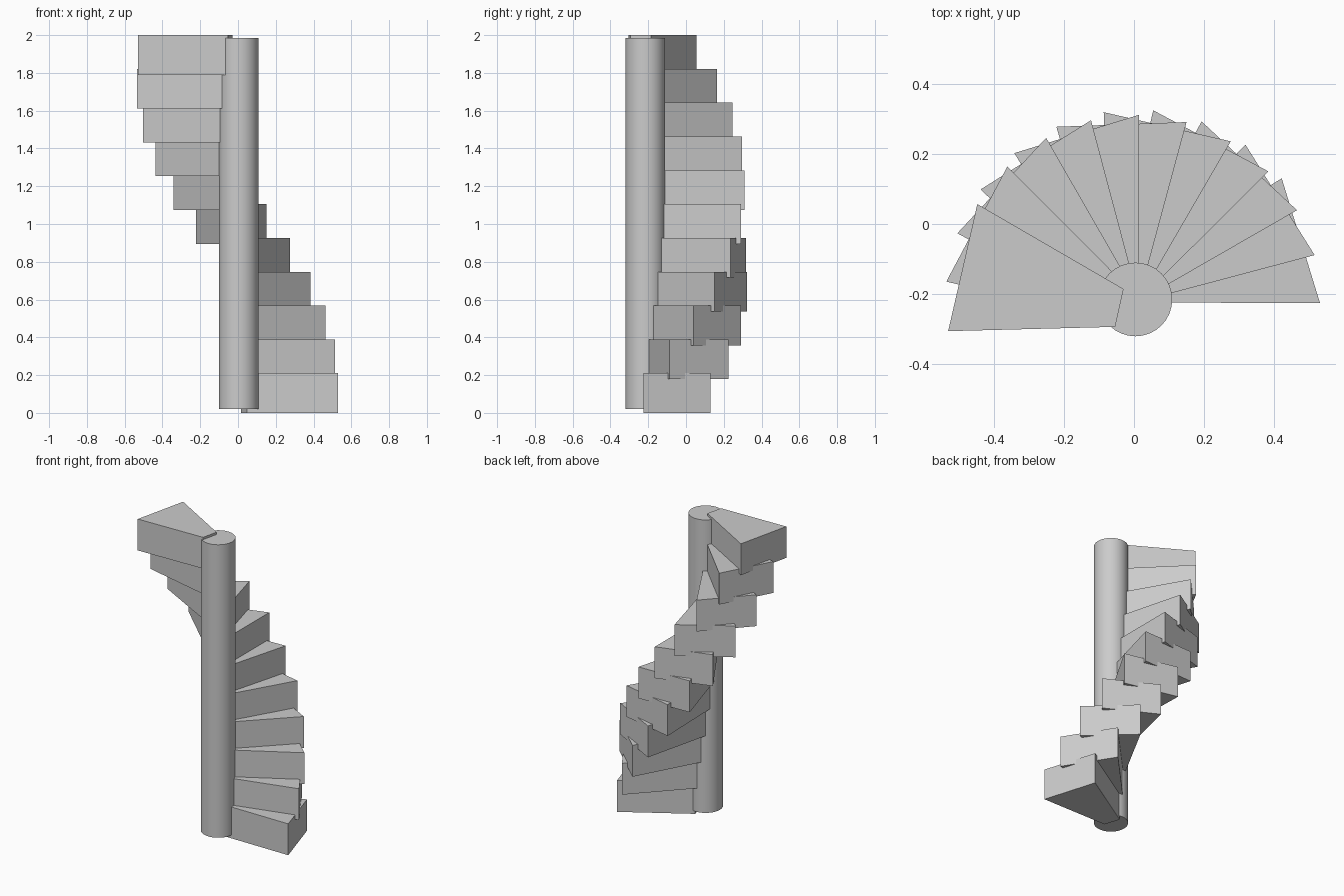
import bpy
import bmesh
import math
from mathutils import Matrix, Vector

cube = bpy.data.objects.get("Cube")
if cube:
    bpy.data.objects.remove(cube, do_unlink=True)

STEPS = 11
TURN = math.radians(15)
STEP_HEIGHT = 0.21
RISE = (2 - STEP_HEIGHT) / (STEPS - 1)
AXIS = Vector((0.004, -0.215, 0))

# Single stone colour
stone = bpy.data.materials.new("light_grey")
grey = (0.6, 0.6, 0.6, 1)
stone.diffuse_color = grey
stone.use_nodes = True
stone.node_tree.nodes["Principled BSDF"].inputs["Base Color"].default_value = grey

# Central column
bpy.ops.mesh.primitive_cylinder_add(vertices=32, radius=0.105, depth=1.963,
                                    location=AXIS + Vector((0, 0, 1.003)))
column = bpy.context.object
column.name = "central_column"
column.data.materials.append(stone)
bpy.ops.object.shade_smooth_by_angle(angle=math.radians(30))

# Wedge-shaped step, drawn relative to the column axis
bm = bmesh.new()
outline = [(0.044, -0.009), (0.526, -0.01), (0.417, 0.345), (0.011, 0.0965)]
base = bm.faces.new([bm.verts.new((x, y, 0)) for x, y in outline])
top = bmesh.ops.extrude_face_region(bm, geom=[base])["geom"]
bmesh.ops.translate(bm, vec=(0, 0, STEP_HEIGHT),
                    verts=[v for v in top if isinstance(v, bmesh.types.BMVert)])
bmesh.ops.recalc_face_normals(bm, faces=bm.faces)
wedge = bpy.data.meshes.new("step")
bm.to_mesh(wedge)
bm.free()
wedge.materials.append(stone)

# Steps winding up around the column
for i in range(STEPS):
    step = bpy.data.objects.new(f"step_{i + 1}", wedge)
    bpy.context.collection.objects.link(step)
    step.matrix_world = (Matrix.Translation(AXIS + Vector((0, 0, i * RISE)))
                         @ Matrix.Rotation(i * TURN, 4, 'Z'))
